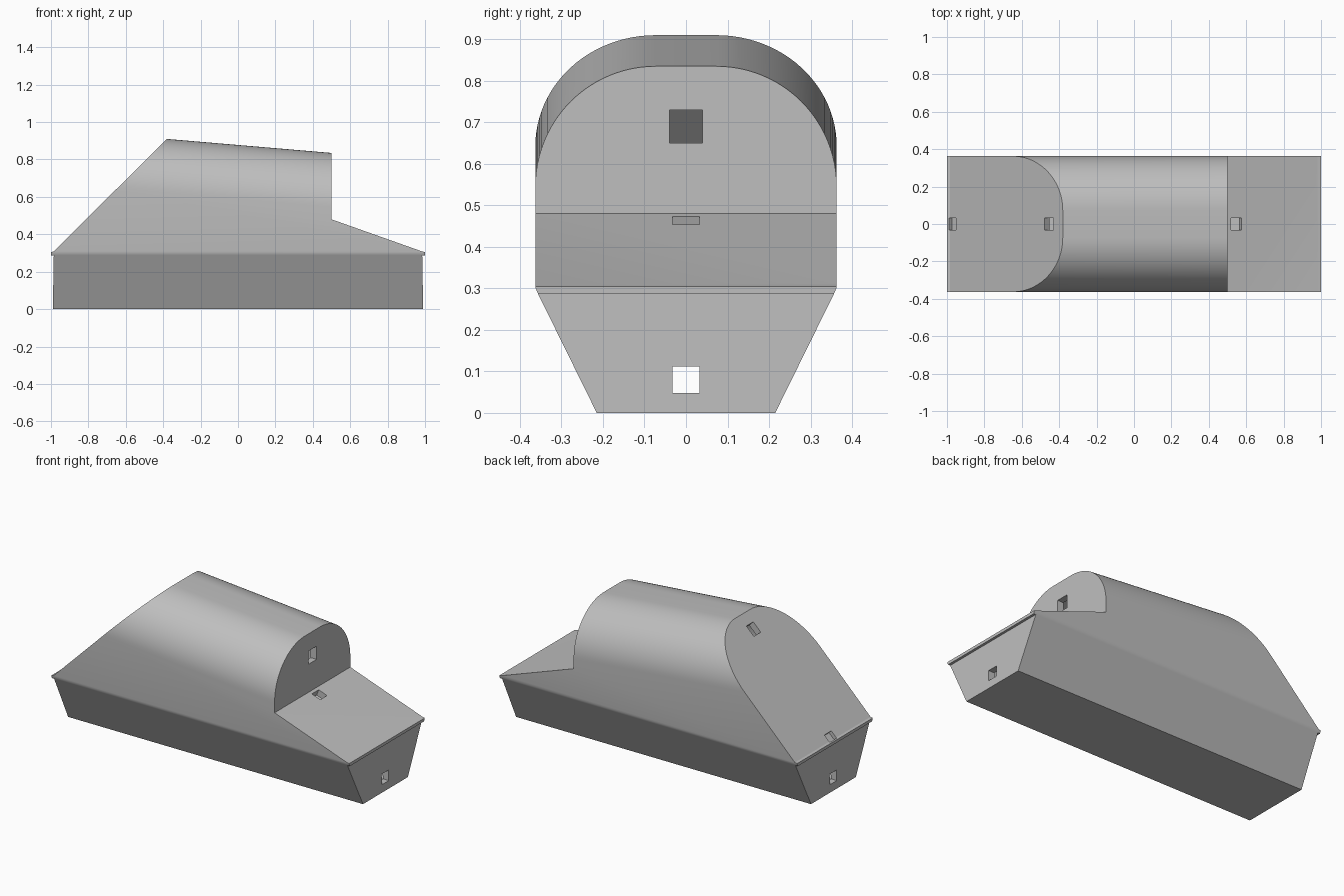
import bpy, bmesh, math
from mathutils import Vector

cube = bpy.data.objects.get("Cube")
if cube:
    bpy.data.objects.remove(cube, do_unlink=True)

grey = bpy.data.materials.new("plain grey")
grey.use_nodes = True
colour = (0.52, 0.52, 0.52, 1)
grey.diffuse_color = colour
grey.node_tree.nodes["Principled BSDF"].inputs["Base Color"].default_value = colour


def inset(points, t):
    """Move every edge of a counter-clockwise polygon inwards by t."""
    result = []
    for i, p in enumerate(points):
        a = (p - points[i - 1]).normalized()
        b = (points[(i + 1) % len(points)] - p).normalized()
        na, nb = Vector((-a.y, a.x)), Vector((-b.y, b.x))
        result.append(p + (na + nb) * t / (1 + na.dot(nb)))
    return result


def prism(name, points, place, near, far):
    """Join two copies of a polygon into a closed solid."""
    bm = bmesh.new()
    rings = [[bm.verts.new(place(p, d)) for p in points] for d in (near, far)]
    for ring in rings:
        bm.faces.new(ring)
    for i in range(len(points)):
        bm.faces.new((rings[0][i - 1], rings[0][i], rings[1][i], rings[1][i - 1]))
    bmesh.ops.recalc_face_normals(bm, faces=bm.faces)
    mesh = bpy.data.meshes.new(name)
    bm.to_mesh(mesh)
    bm.free()
    mesh.materials.append(grey)
    obj = bpy.data.objects.new(name, mesh)
    bpy.context.collection.objects.link(obj)
    return obj


def combine(obj, tool, operation):
    """Apply a boolean and discard its tool."""
    mod = obj.modifiers.new(operation, 'BOOLEAN')
    mod.object, mod.operation, mod.solver = tool, operation, 'EXACT'
    bpy.context.view_layer.objects.active = obj
    bpy.ops.object.modifier_apply(modifier=mod.name)
    bpy.data.objects.remove(tool, do_unlink=True)


# Cross-section: tapered hull, softened knuckle and round roof
half = [Vector(p) for p in ((0.215, 0), (0.358, 0.29), (0.362, 0.3), (0.363, 0.312))]
for i in range(25):
    a = math.pi / 2 * i / 24
    half.append(Vector((0.073 + 0.29 * math.cos(a), 0.545 + 0.29 * math.sin(a))))
section = half + [Vector((-p.x, p.y)) for p in reversed(half)]

# Side outline: sloping tail, stepped cabin and sloping deck
upper = [Vector(p) for p in ((0.5, 0.48), (0.5, 1.1), (-0.19, 1.1), (-0.985, 0.31))]
rim_front = [Vector(p) for p in ((0.985, 0.287), (1, 0.287), (1, 0.305), (0.985, 0.308))]
rim_back = [Vector((-p.x, p.y)) for p in reversed(rim_front)]
base = [Vector((-0.99, 0)), Vector((0.99, 0))]
outline = base + rim_front + upper[:3] + rim_back
inner_outline = base + [Vector((0.985, 0.308))] + upper


def along_x(p, x):
    drop = 0.085 * (x - 0.5) if p.y > 0.4 else 0
    return (x, p.x, p.y - drop)


def along_y(p, y):
    return (p.x, y, p.y)


def solid(name, side, cross):
    obj = prism(name, cross, along_x, -1.2, 1.2)
    combine(obj, prism("side_cutter", side, along_y, -0.6, 0.6), 'INTERSECT')
    return obj


# Hollow body
wall = 0.04
body = solid("body_shell", outline, section)
cavity = solid("cavity", inset(inner_outline, wall), inset(section, wall))
combine(body, cavity, 'DIFFERENCE')


# Square openings through the end walls, cabin front, deck and tail
def opening(x, z, width, height, depth, tilt=0):
    c, s = math.cos(tilt), math.sin(tilt)
    corners = [Vector((x + u * depth * c - v * height * s,
                       z + u * depth * s + v * height * c)) / 1
               for u, v in ((-.5, -.5), (.5, -.5), (.5, .5), (-.5, .5))]
    combine(body, prism("opening_cutter", corners, along_y, -width / 2, width / 2),
            'DIFFERENCE')


for end in (-1, 1):
    opening(end, 0.08, 0.066, 0.064, 0.2)
opening(0.5, 0.69, 0.08, 0.08, 0.2)
opening(0.547, 0.464, 0.066, 0.12, 0.06, -0.34)
opening(-0.457, 0.84, 0.066, 0.12, 0.07, math.pi / 4)
opening(-0.973, 0.325, 0.066, 0.05, 0.05, math.pi / 4)

body.select_set(True)
bpy.context.view_layer.objects.active = body
bpy.ops.object.shade_smooth_by_angle(angle=math.radians(30))
